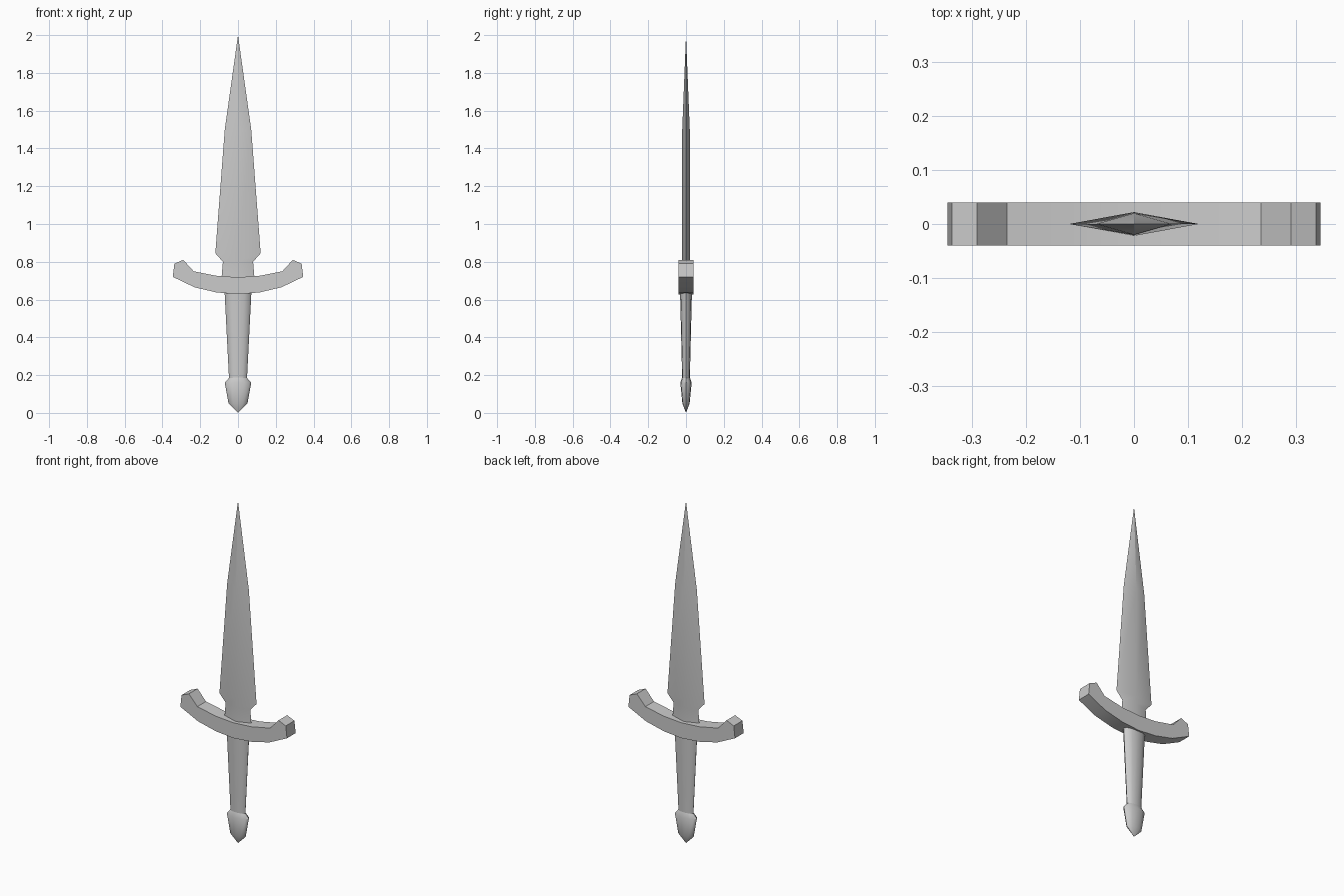
import bpy
import bmesh
from math import cos, sin, tau, radians

if "Cube" in bpy.data.objects:
    bpy.data.objects.remove(bpy.data.objects["Cube"], do_unlink=True)

steel = bpy.data.materials.new("grey_steel")
steel.use_nodes = True
grey = (0.6, 0.6, 0.6, 1)
steel.diffuse_color = grey
steel.node_tree.nodes["Principled BSDF"].inputs["Base Color"].default_value = grey


def finish(name, bm, angle):
    bmesh.ops.recalc_face_normals(bm, faces=bm.faces)
    mesh = bpy.data.meshes.new(name)
    bm.to_mesh(mesh)
    bm.free()
    mesh.materials.append(steel)
    obj = bpy.data.objects.new(name, mesh)
    bpy.context.collection.objects.link(obj)
    bpy.ops.object.select_all(action="DESELECT")
    obj.select_set(True)
    bpy.context.view_layer.objects.active = obj
    bpy.ops.object.shade_smooth_by_angle(angle=radians(angle))
    return obj


def loft(name, sections, sides, angle):
    """Stack elliptical rings (z, half width, half depth); zero width is a point."""
    bm = bmesh.new()
    rings = []
    for z, rx, ry in sections:
        count = sides if rx else 1
        rings.append([bm.verts.new((rx * cos(tau * i / sides),
                                    ry * sin(tau * i / sides), z))
                      for i in range(count)])
    for low, high in zip(rings, rings[1:]):
        for i in range(sides):
            j = (i + 1) % sides
            if len(low) == 1:
                bm.faces.new((low[0], high[j], high[i]))
            elif len(high) == 1:
                bm.faces.new((low[i], low[j], high[0]))
            else:
                bm.faces.new((low[i], low[j], high[j], high[i]))
    for ring in (rings[0], rings[-1]):
        if len(ring) > 1:
            bm.faces.new(ring)
    return finish(name, bm, angle)


# Diamond-section blade with a waisted base
loft("blade", [(0.68, 0.09, 0.02), (0.8, 0.08, 0.02), (0.845, 0.12, 0.022),
               (1.5, 0.07, 0.02), (2.0, 0, 0)], 4, 30)

# Flattened, tapering grip
loft("grip", [(0.17, 0.047, 0.02), (0.66, 0.072, 0.032)], 12, 40)

# Pointed pommel
loft("pommel", [(0, 0, 0), (0.05, 0.05, 0.019), (0.16, 0.07, 0.03),
                (0.188, 0.045, 0.02)], 12, 40)

# Curved crossguard: paired lower and upper points, mirrored across the middle
half = [((0.115, 0.638), (0.115, 0.726)), ((0.23, 0.665), (0.235, 0.75)),
        ((0.345, 0.72), (0.29, 0.81))]
pairs = [((-a[0], a[1]), (-b[0], b[1])) for a, b in reversed(half)]
pairs += [((0, 0.628), (0, 0.718))] + half
end = (0.337, 0.79)
outline = [a for a, b in pairs] + [end] + [b for a, b in reversed(pairs)]
outline.append((-end[0], end[1]))

bm = bmesh.new()
front = bm.faces.new([bm.verts.new((x, -0.04, z)) for x, z in outline])
back = bmesh.ops.extrude_face_region(bm, geom=[front])
bmesh.ops.translate(bm, vec=(0, 0.08, 0),
                    verts=[v for v in back["geom"] if isinstance(v, bmesh.types.BMVert)])
finish("crossguard", bm, 30)
